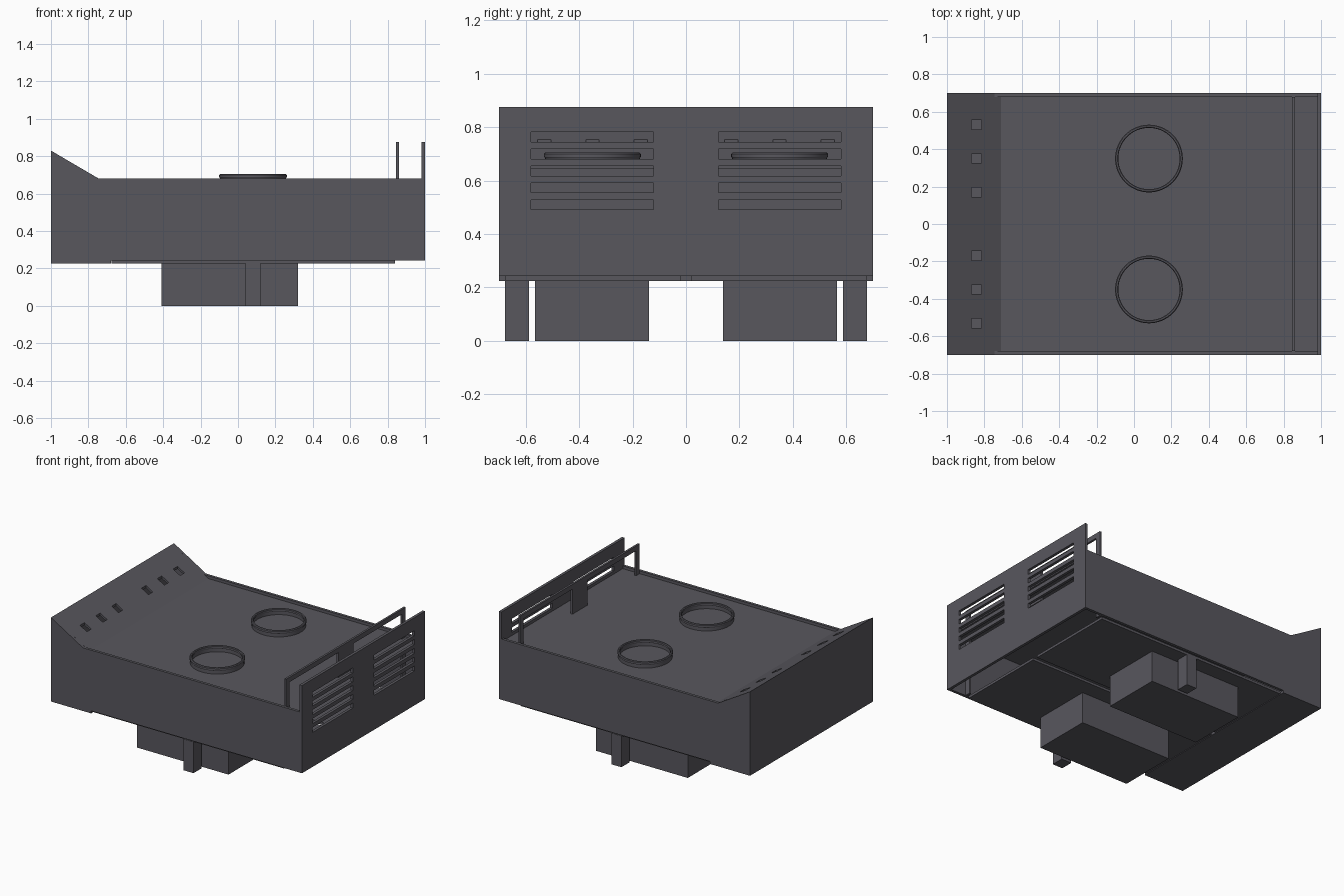
import bpy, bmesh, math
from mathutils import Vector

if "Cube" in bpy.data.objects:
    bpy.data.objects.remove(bpy.data.objects["Cube"])

metal = bpy.data.materials.new("dark_grey_metal")
metal.diffuse_color = (0.098, 0.095, 0.111, 1)
metal.use_nodes = True
metal.node_tree.nodes["Principled BSDF"].inputs["Base Color"].default_value = metal.diffuse_color


def finish(name, bm):
    bmesh.ops.recalc_face_normals(bm, faces=bm.faces)
    me = bpy.data.meshes.new(name)
    bm.to_mesh(me)
    bm.free()
    me.materials.append(metal)
    ob = bpy.data.objects.new(name, me)
    bpy.context.collection.objects.link(ob)
    return ob


def add_prism(bm, pts, axis, a, b):
    """Extrude a 2D outline along x (y,z points) or along y (x,z points)."""
    put = (lambda p, t: (t, p[0], p[1])) if axis == 'x' else (lambda p, t: (p[0], t, p[1]))
    va = [bm.verts.new(put(p, a)) for p in pts]
    vb = [bm.verts.new(put(p, b)) for p in pts]
    n = len(pts)
    bm.faces.new(va)
    bm.faces.new(vb[::-1])
    for i in range(n):
        bm.faces.new((va[i], va[(i + 1) % n], vb[(i + 1) % n], vb[i]))


def prism(name, pts, axis, a, b):
    bm = bmesh.new()
    add_prism(bm, pts, axis, a, b)
    return finish(name, bm)


def boxes(name, spans):
    bm = bmesh.new()
    for x0, x1, y0, y1, z0, z1 in spans:
        add_prism(bm, [(x0, z0), (x1, z0), (x1, z1), (x0, z1)], 'y', y0, y1)
    return finish(name, bm)


def cut(target, cutter):
    mod = target.modifiers.new("cut", 'BOOLEAN')
    mod.operation = 'DIFFERENCE'
    mod.solver = 'EXACT'
    mod.object = cutter
    bpy.context.view_layer.objects.active = target
    bpy.ops.object.modifier_apply(modifier=mod.name)
    bpy.data.objects.remove(cutter)


# Shell: side walls with the raised end, end wall and the floor under it
wall = [(-1, .225), (-.68, .225), (-.68, .243), (.98, .243), (.98, .68), (-.745, .68), (-1, .83)]
for s, side in ((-1, "front"), (1, "back")):
    prism(side + "_side_wall", wall, 'y', s * .68, s * .70)
prism("end_wall", [(-1, .225), (-.98, .225), (-.98, .818), (-1, .83)], 'y', -.68, .68)
boxes("end_floor", [(-.98, -.68, -.68, .68, .225, .243)])

# Recessed top deck
boxes("top_deck", [(-.715, .98, -.68, .68, .645, .66)])

# Sloped control panel with six button openings
slope = prism("control_panel", [(-.98, .818), (-.71, .66), (-.715, .645), (-.98, .80)], 'y', -.68, .68)
rows = [s * y for s in (-1, 1) for y in (.17, .35, .53)]
cut(slope, boxes("button_cutter", [(-.87, -.815, y - .025, y + .025, .6, .9) for y in rows]))

# Rear panel with two columns of vent slots
rear = boxes("vented_rear_panel", [(.98, 1, -.70, .70, .243, .875)])
slots = []
for i in range(5):
    z = .763 - i * .0635
    for s in (-1, 1):
        y0, y1 = sorted((s * .122, s * .58))
        slots.append((.9, 1.1, y0, y1, z - .018, z + .018))
cut(rear, boxes("vent_cutter", slots))

# Upright guard frame: top bar with end posts and a centre post
guard = [(-.68, .243), (-.64, .243), (-.64, .84), (-.085, .84), (-.085, .62), (.085, .62),
         (.085, .84), (.64, .84), (.64, .243), (.68, .243), (.68, .875), (-.68, .875)]
prism("guard_frame", guard, 'x', .845, .86)

# Round burner rims, lathed from a small rounded section
section = [(.168, .655), (.168, .683), (.164, .689), (.164, .70), (.168, .705),
           (.176, .705), (.181, .70), (.181, .689), (.177, .683), (.177, .655)]
for s, side in ((-1, "front"), (1, "back")):
    bm = bmesh.new()
    steps = 64
    rings = []
    for k in range(steps):
        a = 2 * math.pi * k / steps
        rings.append([bm.verts.new(Vector((.08 + r * math.cos(a), s * .35 + r * math.sin(a), z)))
                      for r, z in section])
    n = len(section)
    for k in range(steps):
        p, q = rings[k], rings[(k + 1) % steps]
        for i in range(n):
            j = (i + 1) % n
            bm.faces.new((p[i], p[j], q[j], q[i]))
    ob = finish(side + "_burner_rim", bm)
    bpy.ops.object.select_all(action='DESELECT')
    ob.select_set(True)
    bpy.context.view_layer.objects.active = ob
    bpy.ops.object.shade_smooth_by_angle(angle=math.radians(30))

# Base covers, under-slung boxes and small outer posts on each side
for s, side in ((-1, "front"), (1, "back")):
    def mirrored(name, x0, x1, ya, yb, z0, z1):
        y0, y1 = sorted((s * ya, s * yb))
        return boxes(side + name, [(x0, x1, y0, y1, z0, z1)])
    mirrored("_base_cover", -.675, .84, .02, .675, .225, .243)
    mirrored("_lower_box", -.41, .32, .138, .565, 0, .225)
    mirrored("_outer_post", .04, .12, .588, .678, 0, .225)
